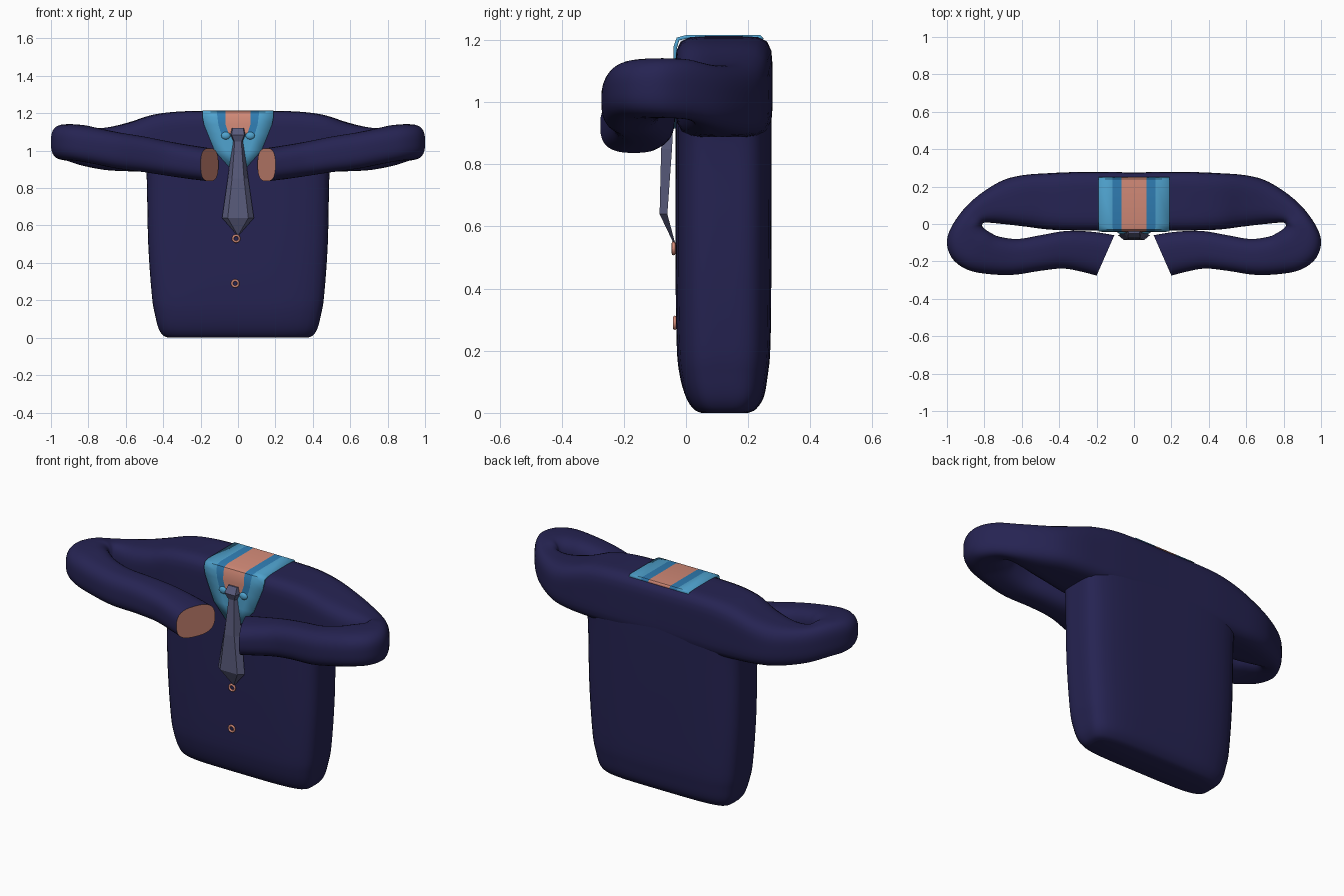
import bpy, bmesh, math
from mathutils import Vector

if "Cube" in bpy.data.objects:
    bpy.data.objects.remove(bpy.data.objects["Cube"])


def mat(name, rgb):
    m = bpy.data.materials.new(name)
    m.diffuse_color = (*rgb, 1)
    m.use_nodes = True
    m.node_tree.nodes["Principled BSDF"].inputs["Base Color"].default_value = m.diffuse_color
    return m


NAVY = mat("navy cloth", (0.019, 0.017, 0.085))
SKIN = mat("salmon", (0.66, 0.26, 0.19))
LIGHT = mat("light blue", (0.08, 0.37, 0.63))
DARK = mat("mid blue", (0.03, 0.21, 0.46))
GREY = mat("slate grey", (0.10, 0.105, 0.20))


def finish(name, bm, mats, smooth=None, recalc=True):
    if recalc:
        bmesh.ops.recalc_face_normals(bm, faces=bm.faces)
    me = bpy.data.meshes.new(name)
    bm.to_mesh(me)
    bm.free()
    for m in mats:
        me.materials.append(m)
    ob = bpy.data.objects.new(name, me)
    bpy.context.collection.objects.link(ob)
    if smooth:
        bpy.ops.object.select_all(action='DESELECT')
        ob.select_set(True)
        bpy.context.view_layer.objects.active = ob
        bpy.ops.object.shade_smooth_by_angle(angle=math.radians(smooth))
    return ob


def smooth_rows(rows, steps):
    """Catmull-Rom interpolation of tuples."""
    out = []
    for i in range(len(rows) - 1):
        p0, p1 = rows[max(i - 1, 0)], rows[i]
        p2, p3 = rows[i + 1], rows[min(i + 2, len(rows) - 1)]
        for s in range(steps):
            t = s / steps
            out.append([0.5 * (2 * b + (c - a) * t + (2 * a - 5 * b + 4 * c - d) * t * t
                               + (3 * b - a - 3 * c + d) * t ** 3)
                        for a, b, c, d in zip(p0, p1, p2, p3)])
    out.append(list(rows[-1]))
    return out


def super_ring(n, e):
    """Unit superellipse points."""
    pts = []
    for i in range(n):
        a = 2 * math.pi * i / n
        c, s = math.cos(a), math.sin(a)
        r = (abs(c) ** e + abs(s) ** e) ** (-1 / e)
        pts.append((c * r, s * r))
    return pts


def loft(bm, rings, caps=(True, True), cap_mat=0):
    rows = [[bm.verts.new(p) for p in r] for r in rings]
    n = len(rows[0])
    for a, b in zip(rows, rows[1:]):
        for i in range(n):
            bm.faces.new((a[i], a[(i + 1) % n], b[(i + 1) % n], b[i]))
    if caps[0]:
        bm.faces.new(rows[0][::-1])
    if caps[1]:
        bm.faces.new(rows[-1]).material_index = cap_mat


# jacket body: height, half width, front y, back y
body = [(0.0, 0.37, 0.05, 0.2), (0.012, 0.40, 0.025, 0.225), (0.05, 0.425, 0.0, 0.25),
        (0.12, 0.443, -0.02, 0.263), (0.22, 0.46, -0.03, 0.272), (0.5, 0.48, -0.034, 0.275),
        (0.85, 0.488, -0.034, 0.276), (1.0, 0.50, -0.034, 0.275), (1.1, 0.45, -0.03, 0.272),
        (1.18, 0.35, -0.02, 0.26)]
bm = bmesh.new()
rings = []
for z, hx, y0, y1 in smooth_rows(body, 4):
    rings.append([(c * hx, (y0 + y1) / 2 + s * (y1 - y0) / 2, z) for c, s in super_ring(56, 4.5)])
loft(bm, rings)
finish("jacket_body", bm, [NAVY], 50)

# sleeves: outer x, y, inner x, y, mid height, half height, squareness
sleeve = [(0.0, 0.276, 0.0, -0.034, 1.05, 0.162, 6), (0.28, 0.278, 0.28, -0.034, 1.05, 0.161, 6),
          (0.45, 0.272, 0.45, -0.03, 1.04, 0.153, 5), (0.6, 0.26, 0.57, -0.015, 1.02, 0.13, 4),
          (0.72, 0.225, 0.70, 0.0, 1.01, 0.113, 3.2), (0.86, 0.13, 0.79, 0.008, 1.02, 0.1, 3),
          (0.955, 0.02, 0.81, 0.0, 1.04, 0.097, 3), (1.0, -0.085, 0.812, -0.01, 1.045, 0.096, 3),
          (0.975, -0.18, 0.80, -0.025, 1.045, 0.096, 3), (0.90, -0.24, 0.77, -0.045, 1.04, 0.096, 3),
          (0.80, -0.265, 0.72, -0.068, 1.025, 0.097, 2.8), (0.65, -0.272, 0.62, -0.08, 1.0, 0.097, 2.8),
          (0.5, -0.25, 0.5, -0.06, 0.98, 0.095, 2.8), (0.38, -0.238, 0.36, -0.037, 0.957, 0.092, 2.8),
          (0.28, -0.255, 0.22, -0.042, 0.938, 0.09, 2.8), (0.2, -0.276, 0.105, -0.06, 0.925, 0.088, 2.8)]
for side, label in ((1, "right"), (-1, "left")):
    bm = bmesh.new()
    rings = []
    for ox, oy, ix, iy, z, h, e in smooth_rows(sleeve, 4):
        cx, cy, dx, dy = (ox + ix) / 2, (oy + iy) / 2, (ox - ix) / 2, (oy - iy) / 2
        rings.append([(side * (cx + c * dx), cy + c * dy, z + s * h) for c, s in super_ring(40, e)])
    loft(bm, rings, (False, True), 1)
    finish(label + "_sleeve", bm, [NAVY, SKIN], 50)

# collar and neck: one sheet folded over the top; y, z, inner x, band x, outer x
collar = [(0.25, 1.205, 0.068, 0.115, 0.19), (0.24, 1.216, 0.068, 0.115, 0.19),
          (0.0, 1.216, 0.068, 0.115, 0.19), (-0.03, 1.208, 0.066, 0.113, 0.19),
          (-0.04, 1.18, 0.066, 0.11, 0.19), (-0.041, 1.14, 0.066, 0.105, 0.182),
          (-0.042, 1.09, 0.05, 0.09, 0.162), (-0.042, 1.0, 0.01, 0.06, 0.125),
          (-0.042, 0.915, 0.005, 0.02, 0.05)]
bm = bmesh.new()
rows = [[bm.verts.new((x, y, z)) for x in (-o, -b, -i, i, b, o)] for y, z, i, b, o in collar]
for k, (r, q) in enumerate(zip(rows, rows[1:])):
    for j, m in enumerate((0, 1, 2, 1, 0)):
        f = bm.faces.new((r[j], q[j], q[j + 1], r[j + 1]))
        f.material_index = m if k < 6 else 0
ob = finish("collar_and_neck", bm, [LIGHT, DARK, SKIN], 40, recalc=False)
sol = ob.modifiers.new("thickness", 'SOLIDIFY')
sol.thickness = 0.012
sol.offset = -1

# collar tabs beside the knot
for side, label in ((1, "right"), (-1, "left")):
    bm = bmesh.new()
    bmesh.ops.create_uvsphere(bm, u_segments=16, v_segments=8, radius=1)
    for v in bm.verts:
        v.co = Vector((side * 0.065 + v.co.x * 0.025, -0.042 + v.co.y * 0.012, 1.08 + v.co.z * 0.02))
    finish(label + "_collar_tab", bm, [LIGHT], 60)


# faceted tie: height, back half width, front half width, back y, front y
def tie_part(name, rows):
    bm = bmesh.new()
    loft(bm, [[(-wb, yb, z), (-wf, yf, z), (wf, yf, z), (wb, yb, z)] for z, wb, wf, yb, yf in rows])
    finish(name, bm, [GREY])


tie_part("tie_knot", [(1.122, 0.034, 0.028, -0.035, -0.05), (1.085, 0.042, 0.034, -0.035, -0.075),
                      (1.05, 0.026, 0.02, -0.035, -0.062)])
tie_part("tie_blade", [(1.07, 0.026, 0.016, -0.035, -0.058), (0.85, 0.055, 0.032, -0.045, -0.08),
                       (0.64, 0.085, 0.055, -0.06, -0.085), (0.55, 0.006, 0.003, -0.036, -0.042)])

# ring buttons
for i, (x, y, z) in enumerate(((-0.01, -0.04, 0.53), (-0.015, -0.036, 0.29))):
    bpy.ops.mesh.primitive_torus_add(major_segments=20, minor_segments=8, major_radius=0.017,
                                     minor_radius=0.006, location=(x, y, z),
                                     rotation=(math.pi / 2, 0, 0))
    ob = bpy.context.object
    ob.name = "button_%d" % (i + 1)
    ob.data.materials.append(SKIN)
    bpy.ops.object.shade_smooth_by_angle(angle=math.radians(60))
